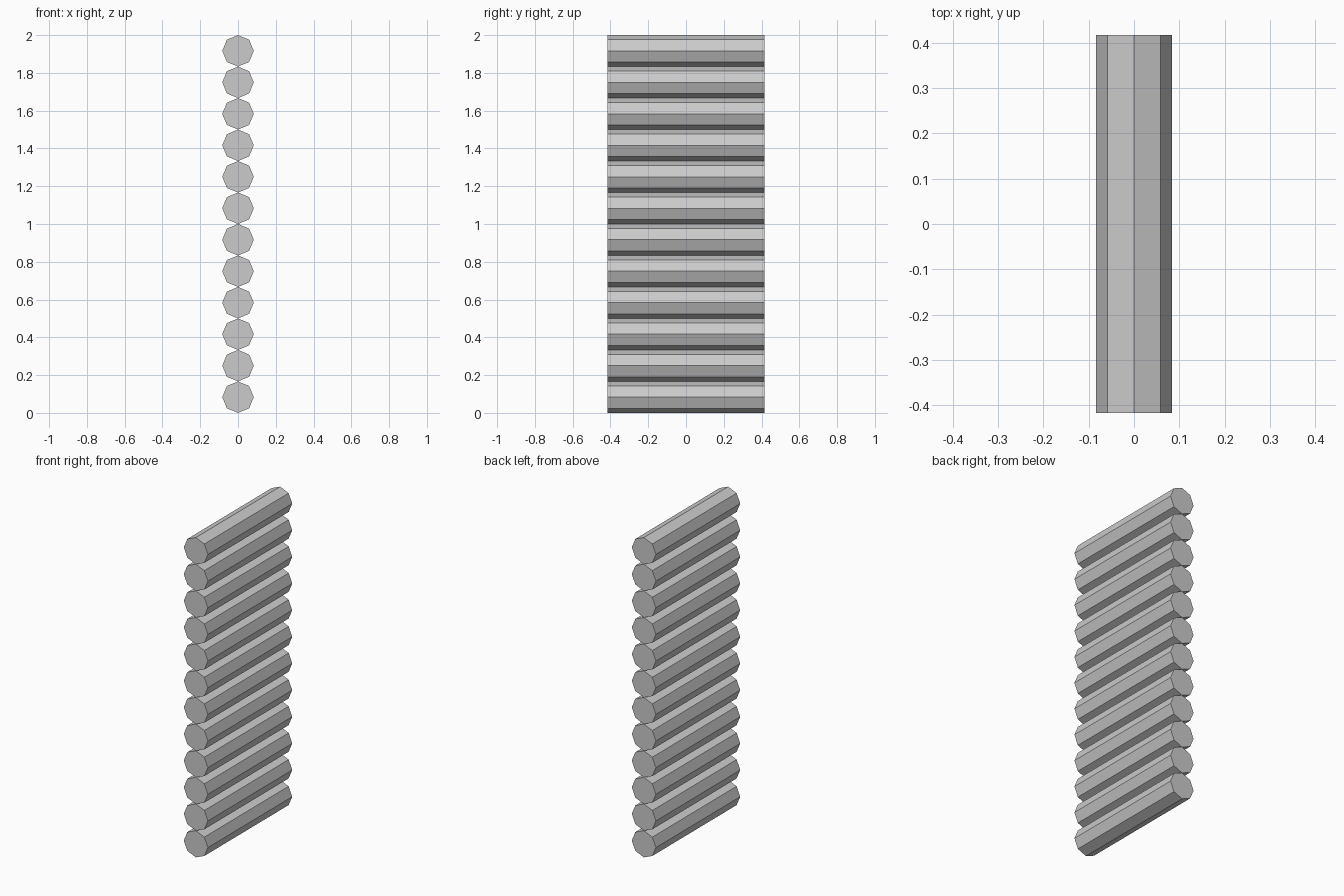
import bpy
import math

if "Cube" in bpy.data.objects:
    bpy.data.objects.remove(bpy.data.objects["Cube"])

COUNT = 12
RADIUS = 1.0 / COUNT      # twelve logs fill a height of 2
LENGTH = 10 * RADIUS


# One eight-sided log lying along y, with a corner pointing straight up
def add_log(index):
    bpy.ops.mesh.primitive_cylinder_add(
        vertices=8, radius=RADIUS, depth=LENGTH,
        location=(0, 0, RADIUS * (2 * index + 1)),
        rotation=(math.pi / 2, 0, 0))
    log = bpy.context.object
    log.name = f"log_{index + 1:02d}"
    bpy.ops.object.shade_flat()


# Wall of stacked logs
for i in range(COUNT):
    add_log(i)
